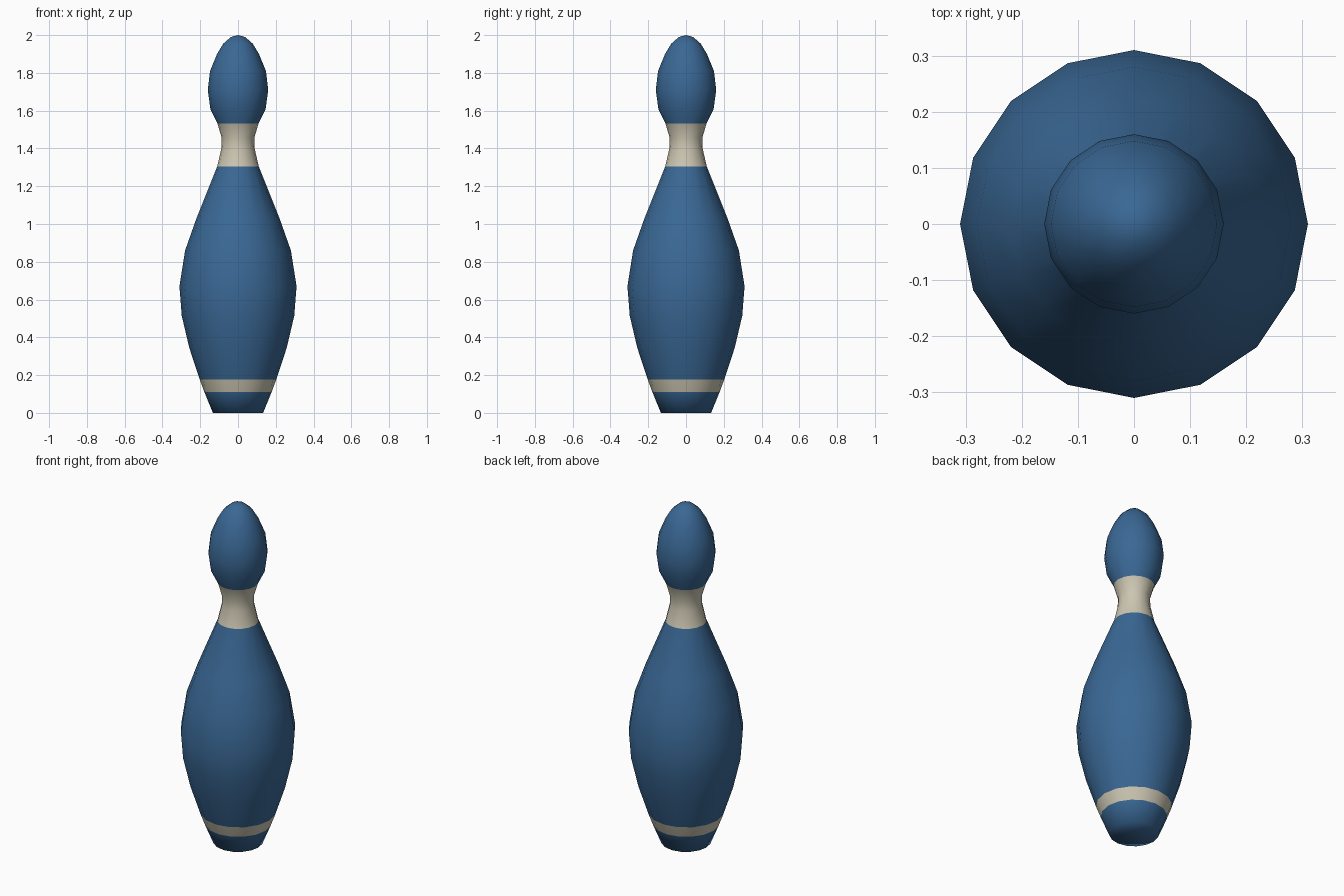
import bpy, bmesh, math

if "Cube" in bpy.data.objects:
    bpy.data.objects.remove(bpy.data.objects["Cube"])

SIDES = 16

def material(name, rgb):
    m = bpy.data.materials.new(name)
    m.diffuse_color = (*rgb, 1)
    m.use_nodes = True
    m.node_tree.nodes["Principled BSDF"].inputs["Base Color"].default_value = m.diffuse_color
    return m

# Pin outline: (radius, height) from base to crown
profile = [(0.133, 0), (0.178, 0.11), (0.203, 0.177), (0.258, 0.345),
           (0.298, 0.515), (0.31, 0.67), (0.28, 0.86), (0.22, 1.03),
           (0.11, 1.305), (0.088, 1.40), (0.086, 1.455), (0.109, 1.533),
           (0.146, 1.607), (0.16, 1.71), (0.148, 1.81), (0.111, 1.90),
           (0.078, 1.955), (0.038, 1.99)]
# Painted cream stripes: (bottom, top)
stripes = [(0.11, 0.177), (1.305, 1.533)]

bm = bmesh.new()
rings = []
for r, z in profile:
    rings.append([bm.verts.new((r * math.cos(2 * math.pi * i / SIDES),
                                r * math.sin(2 * math.pi * i / SIDES), z))
                  for i in range(SIDES)])

# Walls
for low, high in zip(rings, rings[1:]):
    for i in range(SIDES):
        j = (i + 1) % SIDES
        bm.faces.new((low[i], low[j], high[j], high[i]))

# Base and crown fans
base = bm.verts.new((0, 0, 0))
crown = bm.verts.new((0, 0, 2))
for i in range(SIDES):
    j = (i + 1) % SIDES
    bm.faces.new((rings[0][j], rings[0][i], base))
    bm.faces.new((rings[-1][i], rings[-1][j], crown))

# Smooth shading and stripe colours by height
for f in bm.faces:
    f.smooth = True
    z = f.calc_center_median().z
    f.material_index = int(any(a < z < b for a, b in stripes))

mesh = bpy.data.meshes.new("bowling_pin")
bm.to_mesh(mesh)
bm.free()
mesh.materials.append(material("blue", (0.042, 0.138, 0.30)))
mesh.materials.append(material("cream", (0.60, 0.56, 0.44)))
pin = bpy.data.objects.new("bowling_pin", mesh)
bpy.context.collection.objects.link(pin)
